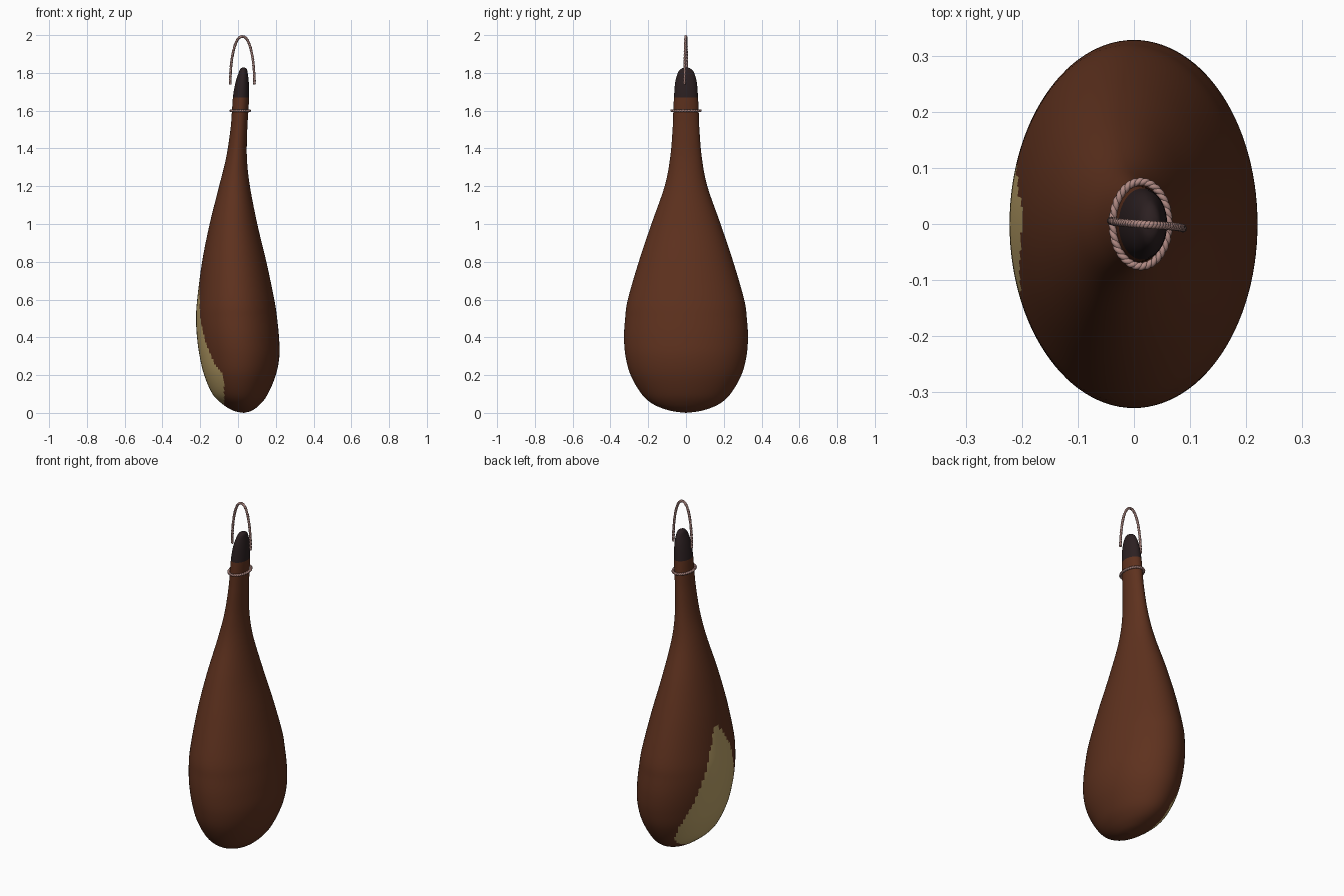
import bpy, bmesh, math
from mathutils import Vector

if "Cube" in bpy.data.objects:
    bpy.data.objects.remove(bpy.data.objects["Cube"])


def material(name, rgb):
    m = bpy.data.materials.new(name)
    m.diffuse_color = (*rgb, 1)
    m.use_nodes = True
    m.node_tree.nodes["Principled BSDF"].inputs["Base Color"].default_value = m.diffuse_color
    return m


MEAT = material("cured brown", (0.112, 0.031, 0.013))
FAT = material("pale fat", (0.50, 0.36, 0.14))
HOOF = material("dark hoof", (0.025, 0.0145, 0.0155))
ROPE = material("pink twine", (0.43, 0.25, 0.225))

# Ham profile: z, left x, right x, half depth in y
PROFILE = [
    (0.00, 0.03, 0.03, 0.0), (0.012, -0.025, 0.073, 0.085), (0.045, -0.08, 0.117, 0.172),
    (0.10, -0.135, 0.158, 0.235), (0.20, -0.179, 0.20, 0.293), (0.30, -0.203, 0.219, 0.32),
    (0.40, -0.217, 0.217, 0.328), (0.50, -0.222, 0.207, 0.322), (0.60, -0.216, 0.192, 0.308),
    (0.80, -0.19, 0.15, 0.25), (1.00, -0.15, 0.102, 0.183), (1.20, -0.10, 0.063, 0.113),
    (1.35, -0.063, 0.047, 0.084), (1.50, -0.04, 0.049, 0.071), (1.60, -0.032, 0.055, 0.067),
    (1.68, -0.026, 0.059, 0.063), (1.75, -0.013, 0.057, 0.057), (1.80, 0.003, 0.051, 0.043),
    (1.822, 0.013, 0.045, 0.025), (1.83, 0.029, 0.029, 0.0)]

# Fat patch outline: z, front y, back y
PATCH = [(0.025, -0.14, 0.14), (0.10, -0.21, 0.21), (0.21, -0.26, 0.23), (0.30, -0.225, 0.20),
         (0.40, -0.185, 0.16), (0.50, -0.15, 0.12), (0.60, -0.11, 0.085), (0.74, -0.01, 0.02)]


def catmull(p0, p1, p2, p3, t):
    return [0.5 * (2 * b + (c - a) * t + (2 * a - 5 * b + 4 * c - d) * t * t
                   + (3 * b - a - 3 * c + d) * t ** 3) for a, b, c, d in zip(p0, p1, p2, p3)]


def in_patch(c):
    if c.x > -0.073:
        return False
    for (z0, f0, b0), (z1, f1, b1) in zip(PATCH, PATCH[1:]):
        if z0 <= c.z < z1:
            t = (c.z - z0) / (z1 - z0)
            return f0 + (f1 - f0) * t < c.y < b0 + (b1 - b0) * t
    return False


def build_ham(segments=112, steps=7):
    rows = []
    last = len(PROFILE) - 1
    for i in range(last):
        pts = [PROFILE[min(max(i + k, 0), last)] for k in (-1, 0, 1, 2)]
        rows += [catmull(*pts, s / steps) for s in range(steps)]
    bm = bmesh.new()
    rings = []
    for z, left, right, depth in rows[1:]:
        cx, rx = (left + right) / 2, (right - left) / 2
        rings.append([bm.verts.new((cx + rx * math.cos(a), depth * math.sin(a), z))
                      for a in (2 * math.pi * k / segments for k in range(segments))])
    bottom = bm.verts.new((0.03, 0, 0))
    top = bm.verts.new((0.029, 0, 1.83))
    for k in range(segments):
        n = (k + 1) % segments
        bm.faces.new((bottom, rings[0][n], rings[0][k]))
        bm.faces.new((top, rings[-1][k], rings[-1][n]))
        for lo, hi in zip(rings, rings[1:]):
            bm.faces.new((lo[k], lo[n], hi[n], hi[k]))
    # Colour by height and patch outline
    for f in bm.faces:
        c = f.calc_center_median()
        f.smooth = True
        f.material_index = 2 if c.z > 1.668 else int(in_patch(c))
    bm.normal_update()
    me = bpy.data.meshes.new("ham_leg")
    bm.to_mesh(me)
    bm.free()
    for m in (MEAT, FAT, HOOF):
        me.materials.append(m)
    bpy.context.collection.objects.link(bpy.data.objects.new("ham_leg", me))


def twine(name, path, twists, closed, side, n=240):
    """Two strands wound around a path; side is the fixed cross direction."""
    cu = bpy.data.curves.new(name, 'CURVE')
    cu.dimensions = '3D'
    cu.bevel_depth = 0.0055
    cu.bevel_resolution = 2
    cu.use_fill_caps = True
    count = n if closed else n + 1
    for phase in (0, math.pi):
        sp = cu.splines.new('POLY')
        sp.points.add(count - 1)
        for i in range(count):
            t = i / n
            tangent = (path(t + 1e-3) - path(t - 1e-3)).normalized()
            normal = tangent.cross(side).normalized()
            a = 2 * math.pi * twists * t + phase
            p = path(t) + 0.002 * (normal * math.cos(a) + side * math.sin(a))
            sp.points[i].co = (*p, 1)
        sp.use_cyclic_u = closed
        sp.use_smooth = True
    cu.materials.append(ROPE)
    bpy.context.collection.objects.link(bpy.data.objects.new(name, cu))


def ring_path(t):
    a = 2 * math.pi * t
    return Vector((0.012 + 0.05 * math.cos(a), 0.0755 * math.sin(a), 1.6))


def loop_path(t):
    a = math.pi * (1 - t)
    x = 0.023 + 0.064 * math.copysign(abs(math.cos(a)) ** 0.9, math.cos(a))
    return Vector((x, 0.006 - 0.014 * t, 1.74 + 0.2525 * math.sin(a)))


build_ham()
twine("neck_twine", ring_path, 16, True, Vector((0, 0, 1)))
twine("hanging_loop", loop_path, 20, False, Vector((0, 1, 0)))
